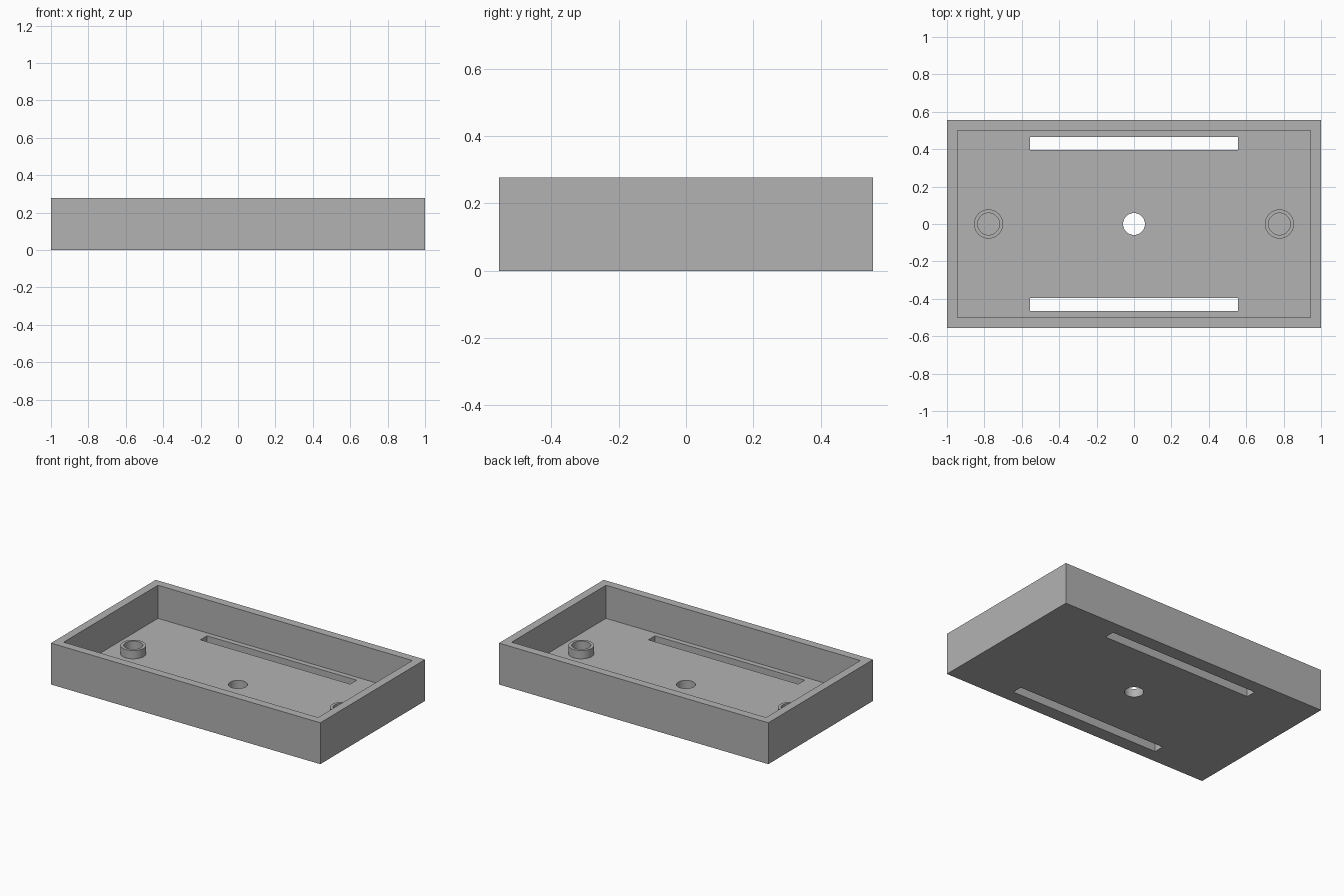
import bpy

old = bpy.data.objects.get("Cube")
if old:
    bpy.data.objects.remove(old, do_unlink=True)

MM = 2 / 72  # the tray is 72 units long
FLOOR = 2 * MM

grey = bpy.data.materials.new("plain grey")
grey.use_nodes = True
grey.diffuse_color = (0.448, 0.448, 0.448, 1)
grey.node_tree.nodes["Principled BSDF"].inputs["Base Color"].default_value = grey.diffuse_color


def finish(name):
    obj = bpy.context.object
    obj.name = name
    obj.data.materials.append(grey)
    return obj


def box(name, size, centre):
    bpy.ops.mesh.primitive_cube_add(size=1, location=centre)
    bpy.context.object.scale = size
    bpy.ops.object.transform_apply(location=False, rotation=False, scale=True)
    return finish(name)


def cylinder(name, radius, bottom, top, x=0):
    bpy.ops.mesh.primitive_cylinder_add(vertices=64, radius=radius, depth=top - bottom,
                                        location=(x, 0, (bottom + top) / 2))
    return finish(name)


def cut(target, cutter):
    mod = target.modifiers.new("cut", 'BOOLEAN')
    mod.operation = 'DIFFERENCE'
    mod.solver = 'EXACT'
    mod.object = cutter
    cutter.hide_render = True
    bpy.ops.object.select_all(action='DESELECT')
    target.select_set(True)
    bpy.context.view_layer.objects.active = target
    bpy.ops.object.modifier_apply(modifier=mod.name)
    bpy.data.objects.remove(cutter, do_unlink=True)


def shade(obj):
    bpy.ops.object.select_all(action='DESELECT')
    obj.select_set(True)
    bpy.context.view_layer.objects.active = obj
    bpy.ops.object.shade_smooth_by_angle()


# Open tray: solid block with a pocket
tray = box("tray", (72 * MM, 40 * MM, 10 * MM), (0, 0, 5 * MM))
cut(tray, box("pocket_cutter", (68 * MM, 36 * MM, 10 * MM), (0, 0, FLOOR + 5 * MM)))

# Long slots and centre hole through the floor
for side in (-1, 1):
    cut(tray, box("slot_cutter", (40 * MM, 2.5 * MM, 6 * MM), (0, side * 15.5 * MM, MM)))
cut(tray, cylinder("hole_cutter", 2.1 * MM, -MM, 2 * FLOOR))
shade(tray)

# Hollow round bosses at both ends
for name, side in (("left_boss", 1), ("right_boss", -1)):
    x = side * 28 * MM
    boss = cylinder(name, 2.8 * MM, FLOOR, FLOOR + 2 * MM, x)
    cut(boss, cylinder("bore_cutter", 2.1 * MM, 0, FLOOR + 4 * MM, x))
    shade(boss)
